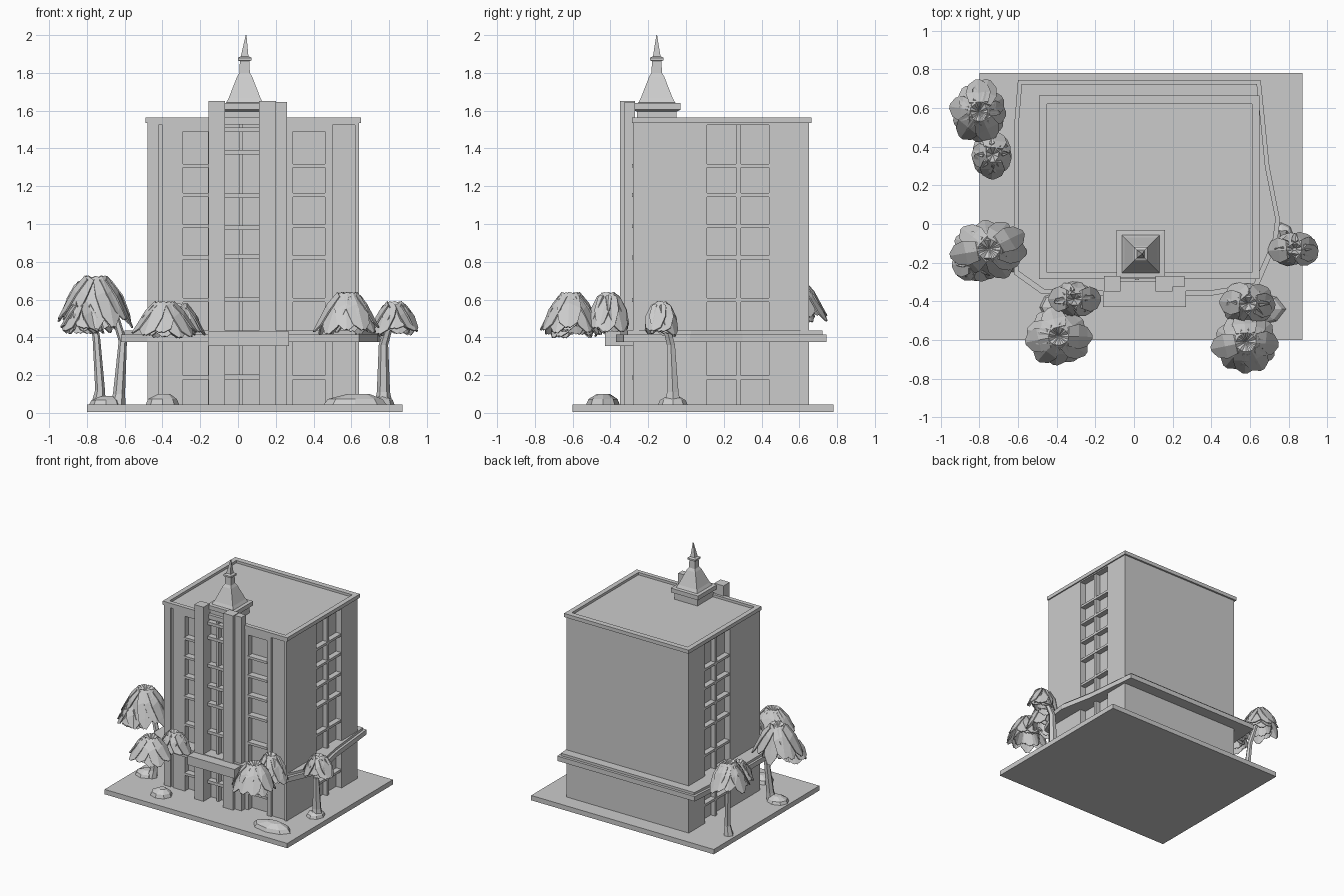
import bpy, bmesh, math, random
from mathutils import Vector

if "Cube" in bpy.data.objects:
    bpy.data.objects.remove(bpy.data.objects["Cube"])

random.seed(4)


def finish(name, bm):
    bmesh.ops.recalc_face_normals(bm, faces=bm.faces)
    me = bpy.data.meshes.new(name)
    bm.to_mesh(me)
    bm.free()
    ob = bpy.data.objects.new(name, me)
    bpy.context.collection.objects.link(ob)
    return ob


def add_box(bm, x0, x1, y0, y1, z0, z1):
    vs = bmesh.ops.create_cube(bm, size=1)["verts"]
    for v in vs:
        v.co = Vector((x1 if v.co.x > 0 else x0, y1 if v.co.y > 0 else y0, z1 if v.co.z > 0 else z0))


def boxes(name, *specs):
    bm = bmesh.new()
    for s in specs:
        add_box(bm, *s)
    return finish(name, bm)


def prism(name, pts, z0, z1):
    bm = bmesh.new()
    f = bm.faces.new([bm.verts.new((x, y, z0)) for x, y in pts])
    r = bmesh.ops.extrude_face_region(bm, geom=[f])
    for v in r["geom"]:
        if isinstance(v, bmesh.types.BMVert):
            v.co.z = z1
    return finish(name, bm)


def rings(name, sides, levels, turn=0.0):
    """Stack of polygon rings; each level is (x, y, z, radius)."""
    bm = bmesh.new()
    loops = []
    for x, y, z, r in levels:
        loops.append([bm.verts.new((x + r * math.cos(turn + math.tau * i / sides),
                                    y + r * math.sin(turn + math.tau * i / sides), z)) for i in range(sides)])
    for a, b in zip(loops, loops[1:]):
        for i in range(sides):
            j = (i + 1) % sides
            bm.faces.new((a[i], a[j], b[j], b[i]))
    bm.faces.new(loops[0][::-1])
    bm.faces.new(loops[-1])
    return finish(name, bm)


# Ground slab
boxes("ground_slab", (-.8, .87, -.6, .78, 0.005, .045))

# Building body: footprint with window recesses, extruded
L, R, F, B = -.48, .64, -.28, .65
d = .05
body = [(L, F), (-.42, F), (-.42, F + .015), (-.40, F + .015), (-.40, F), (-.29, F), (-.29, F + d), (-.16, F + d),
        (-.16, F), (-.07, F), (-.07, F + .03), (.11, F + .03), (.11, F), (.29, F), (.29, F + d), (.46, F + d),
        (.46, F), (.5, F), (.5, F + .015), (.62, F + .015), (.62, F), (R, F),
        (R, .11), (R - d, .11), (R - d, .44), (R, .44), (R, B), (L, B),
        (L, .44), (L + d, .44), (L + d, .11), (L, .11)]
prism("building_body", body, .04, 1.53)

# Roof deck and thin parapet rim
boxes("roof_deck", (L, R, F, B, 1.525, 1.545))
t = .03
boxes("roof_parapet",
      (L - .01, R + .01, F - .005, F + t, 1.535, 1.565), (L - .01, R + .01, B - t, B + .015, 1.535, 1.565),
      (L - .01, L + t, F, B, 1.535, 1.565), (R - t, R + .01, F, B, 1.535, 1.565))

# Floor sills and mullions in the recesses
floors = [1.31, 1.155, .99, .825, .60]
sills = []
for z in floors + [.19]:
    sills += [(-.295, -.155, F - .005, F + d + .01, z - .012, z + .008),
              (.285, .465, F - .005, F + d + .01, z - .012, z + .008)]
    sills += [(R - d - .01, R - .005, .105, .445, z - .012, z + .008),
              (L + .005, L + d + .01, .105, .445, z - .012, z + .008)]
boxes("window_sills", *sills)
boxes("side_mullions", (R - d - .01, R - .01, .265, .29, .04, 1.53), (L + .01, L + d + .01, .265, .29, .04, 1.53))
boxes("front_window_headers", (-.295, -.155, F, F + d, 1.49, 1.53), (.285, .465, F, F + d, 1.49, 1.53))

# Front tower: tall piers with a central window slot
boxes("tower_piers", (-.155, -.07, -.35, F + .01, .01, 1.65), (.11, .20, -.35, F + .01, .01, 1.65),
      (.20, .26, -.325, F + .01, .01, 1.645))
slot = [(-.07, .11, F - .02, F + .04, z - .012, z + .012) for z in (1.5, 1.38, 1.15, .98, .83, .6, .19)]
slot.append((.005, .025, F - .01, F + .04, .04, 1.53))
boxes("tower_window_bars", *slot)

# Spire with a stepped square base
spire = [(1.54, .105), (1.595, .105), (1.605, .125), (1.64, .125), (1.642, .098), (1.665, .085), (1.78, .04),
         (1.80, .028), (1.862, .025), (1.866, .036), (1.88, .036), (1.888, .02), (2.0, .002)]
rings("spire", 4, [(.035 + (.008 if z > 1.99 else 0), -.155, z, h * math.sqrt(2)) for z, h in spire], math.pi / 4)

# Ledge wrapping the ground floor, with a raised lip, and the entrance canopy
ledge = [(-.62, -.26), (-.48, -.36), (-.15, -.37), (.4, -.37), (.64, -.33), (.74, -.1), (.755, .02),
         (.70, .3), (.675, .55), (.655, .745), (-.6, .745), (-.62, .5)]
prism("ledge", ledge, .375, .415)
lip = [(.02 + (x - .02) * .97, .2 + (y - .2) * .96) for x, y in ledge]
prism("ledge_lip", lip, .41, .435)
boxes("entrance_canopy", (-.16, .27, -.43, -.28, .355, .43))


# Palms: crowns of folded drooping leaves
def crown(name, c, rx, ry, droop, n=11):
    bm = bmesh.new()
    for k in range(n * 2):
        inner = k >= n
        a = math.tau * (k + .5 * inner + random.uniform(-.25, .25)) / n
        s = random.uniform(.85, 1.0) * (.62 if inner else 1)
        out = Vector((rx * s * math.cos(a), ry * s * math.sin(a), 0))
        side = Vector((-math.sin(a), math.cos(a), 0))
        dz = droop * random.uniform(.7, 1.0)
        rise = .05 if not inner else .025
        prev = None
        for u, w in ((0, .02), (.3, .05), (.6, .065), (.85, .05), (1, .012)):
            p = Vector(c) + out * u + Vector((0, 0, rise * math.sin(math.pi * min(1, u * 1.4)) - dz * u ** 2.4))
            row = [bm.verts.new(p + side * w * q + Vector((0, 0, -.45 * w * abs(q)))) for q in (-1, 0, 1)]
            if prev:
                for i in (0, 1):
                    bm.faces.new((prev[i], prev[i + 1], row[i + 1], row[i]))
            prev = row
    ob = finish(name, bm)
    mod = ob.modifiers.new("thickness", "SOLIDIFY")
    mod.thickness = .008


crown("palm_crown_back_left", (-.80, .58, .66), .16, .18, .18)
crown("palm_crown_back_left_small", (-.73, .36, .56), .11, .13, .13, 8)
crown("palm_crown_front_left", (-.75, -.13, .69), .21, .17, .25)
crown("palm_crown_far_left", (-.82, -.21, .55), .13, .09, .13, 8)
crown("palm_crown_front_a", (-.39, -.58, .55), .18, .16, .15)
crown("palm_crown_front_a_inner", (-.31, -.39, .54), .14, .10, .13, 8)
crown("palm_crown_front_b", (.58, -.61, .60), .19, .17, .18)
crown("palm_crown_front_b_inner", (.59, -.41, .60), .15, .12, .17, 8)
crown("palm_crown_right", (.83, -.13, .55), .14, .09, .14, 8)

# Palm trunks
rings("trunk_left", 6, [(-.64, -.21, .04, .045), (-.63, -.2, .1, .032), (-.61, -.18, .38, .022), (-.70, -.15, .67, .02)])
rings("trunk_right", 6, [(.77, -.07, .04, .05), (.77, -.07, .11, .035), (.77, -.08, .36, .025), (.83, -.13, .56, .018)])
rings("trunk_back_left", 6, [(-.74, .5, .04, .04), (-.73, .5, .12, .026), (-.75, .52, .4, .02), (-.8, .58, .66, .018)])


# Low planting mounds
def mound(name, x, y, rx, ry, h):
    ob = rings(name, 8, [(0, 0, 0, 1), (0, 0, .55, .85), (.1, 0, 1, .35)])
    ob.location, ob.scale = (x, y, .04), (rx, ry, h)


mound("planting_front_right", .62, -.44, .17, .09, .06)
mound("planting_left", -.70, -.2, .09, .08, .05)
mound("planting_front_left", -.4, -.43, .09, .08, .06)
mound("planting_right", .76, -.07, .07, .08, .05)
